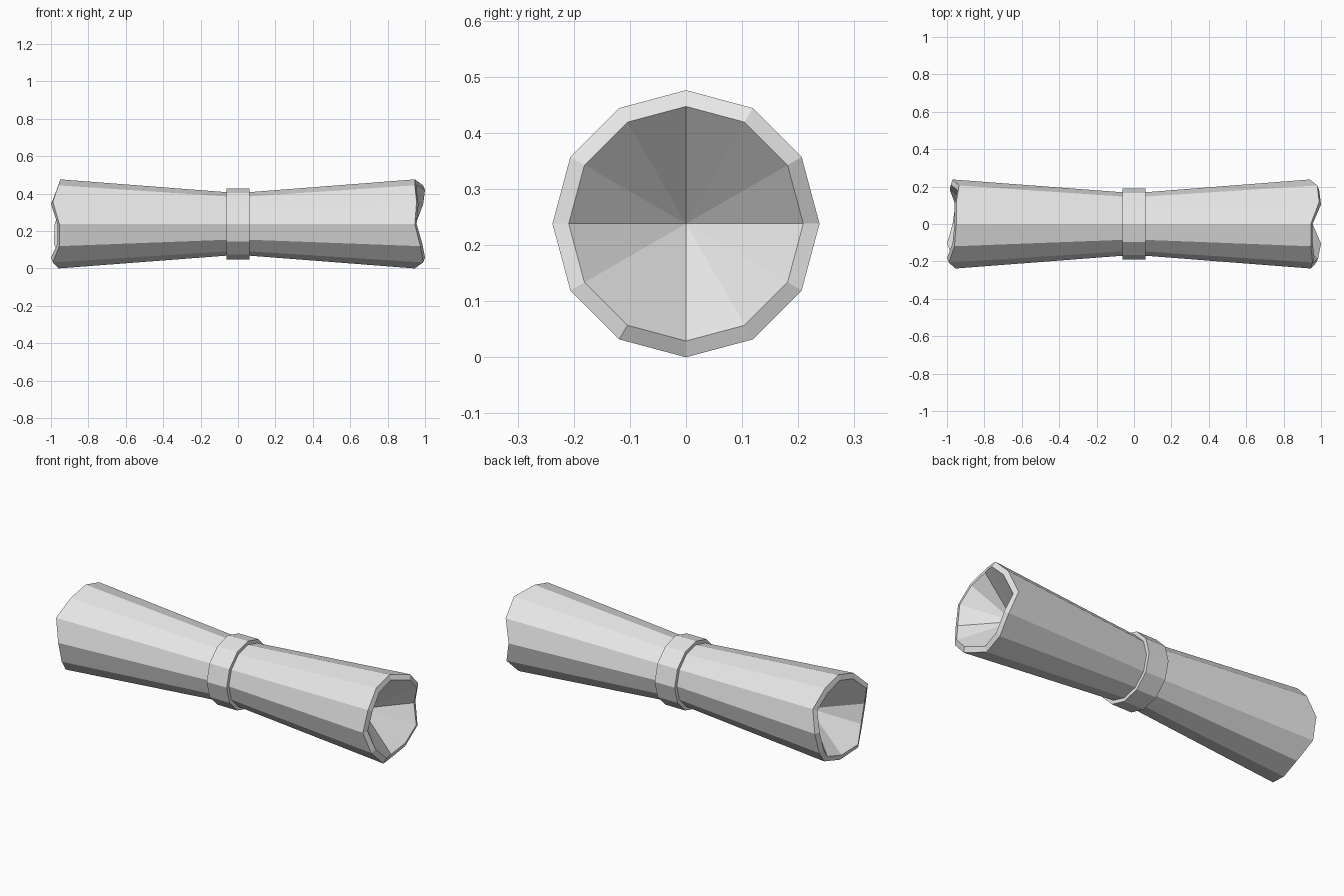
import bpy, bmesh
from math import sin, cos, pi

SIDES = 12
AXIS_Z = 0.238

cube = bpy.data.objects.get("Cube")
if cube:
    bpy.data.objects.remove(cube)

paper = bpy.data.materials.new("pale_grey")
paper.use_nodes = True
grey = (0.8, 0.8, 0.8, 1)
paper.diffuse_color = grey
paper.node_tree.nodes["Principled BSDF"].inputs["Base Color"].default_value = grey


def ring(bm, radius, xs):
    """Twelve-sided ring about the x axis, with one x per corner."""
    return [bm.verts.new((x, radius * cos(2 * pi * i / SIDES),
                          AXIS_Z + radius * sin(2 * pi * i / SIDES)))
            for i, x in enumerate(xs)]


def bridge(bm, a, b):
    for i in range(SIDES):
        j = (i + 1) % SIDES
        bm.faces.new((a[i], a[j], b[j], b[i]))


def finish(bm, name):
    bmesh.ops.recalc_face_normals(bm, faces=bm.faces)
    mesh = bpy.data.meshes.new(name)
    bm.to_mesh(mesh)
    bm.free()
    mesh.materials.append(paper)
    bpy.context.collection.objects.link(bpy.data.objects.new(name, mesh))


# Uneven rim reach of each end, counted from the back edge upwards
right_rim = [.94, .98, .99, .945, .945, .955, .945, .975, .99, .945, .96, .975]
left_rim = [.97, .935, .95, .95, .96, .99, .955, .955, .99, .96, .945, .975]

# Rolled sheet: flared halves, thin bevelled rims and conical hollows
bm = bmesh.new()
waist = ring(bm, 0.165, [0] * SIDES)
for side, rim in ((1, right_rim), (-1, left_rim)):
    outer = ring(bm, 0.238, [side * x for x in rim])
    inner = ring(bm, 0.209, [side * (x + 0.01) for x in rim])
    bridge(bm, waist, outer)
    bridge(bm, outer, inner)
    apex = bm.verts.new((side * 0.77, 0, AXIS_Z))
    for i in range(SIDES):
        bm.faces.new((inner[i], inner[(i + 1) % SIDES], apex))
finish(bm, "rolled_sheet")

# Tie band around the waist
bm = bmesh.new()
loops = [ring(bm, r, [x] * SIDES)
         for r, x in ((0.16, -0.062), (0.19, -0.062), (0.19, 0.062), (0.16, 0.062))]
for a, b in zip(loops, loops[1:] + loops[:1]):
    bridge(bm, a, b)
finish(bm, "tie_band")
